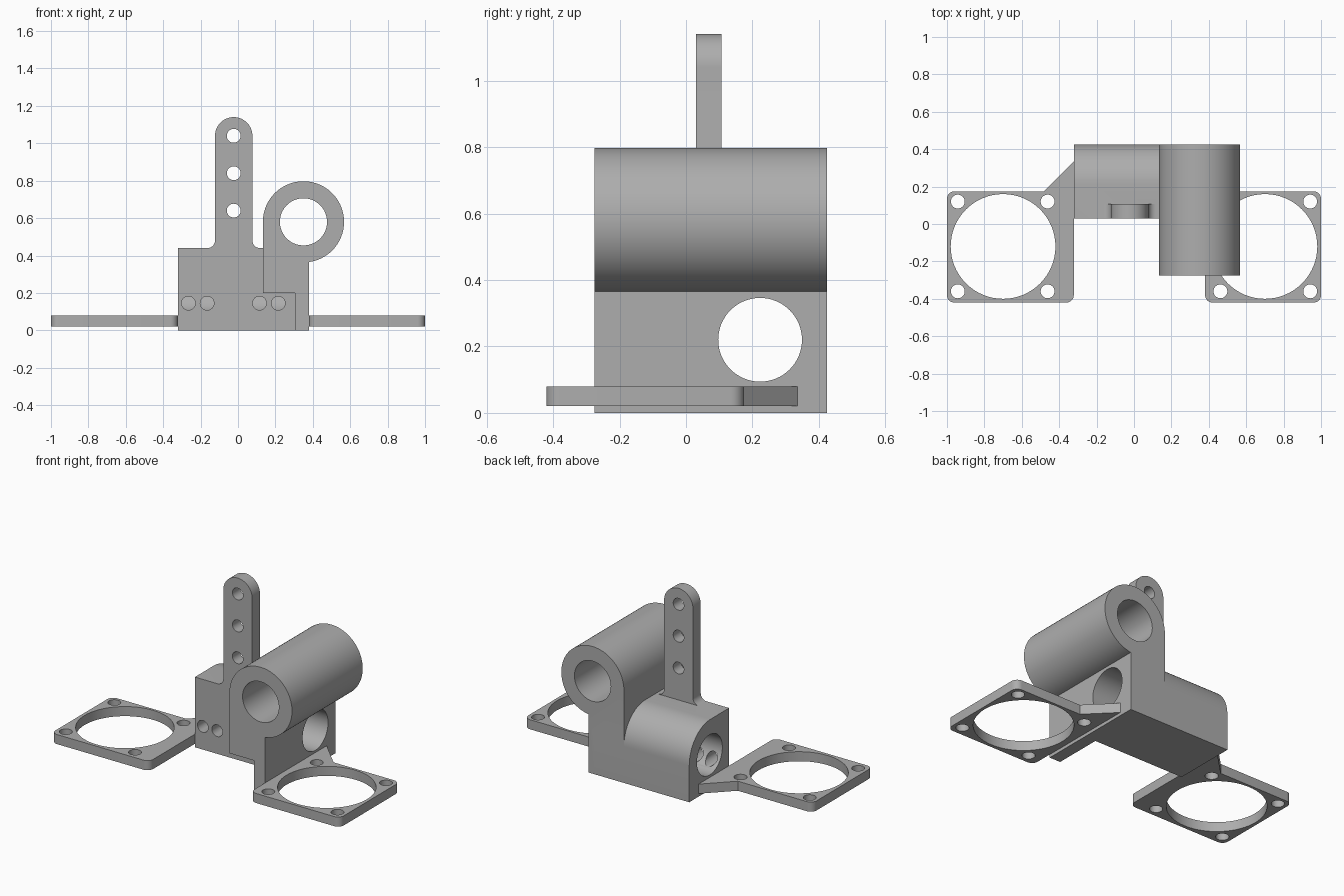
import bpy, bmesh
from math import cos, sin, radians
from mathutils import Vector

if "Cube" in bpy.data.objects:
    bpy.data.objects.remove(bpy.data.objects["Cube"], do_unlink=True)

GREY = (0.42, 0.42, 0.42, 1)
grey = bpy.data.materials.new("grey plastic")
grey.use_nodes = True
grey.diffuse_color = GREY
grey.node_tree.nodes["Principled BSDF"].inputs["Base Color"].default_value = GREY


def arc(cx, cy, r, start, end, steps=16):
    angles = [radians(start + (end - start) * i / steps) for i in range(steps + 1)]
    return [(cx + r * cos(a), cy + r * sin(a)) for a in angles]


def circle(cx, cy, r, steps=64):
    return arc(cx, cy, r, 0, 360, steps)[:-1]


def prism(name, outline, axis, low, high):
    """Extrude a 2D outline along an axis."""
    place = {"x": lambda u, v, w: (w, u, v),
             "y": lambda u, v, w: (u, w, v),
             "z": lambda u, v, w: (u, v, w)}[axis]
    bm = bmesh.new()
    face = bm.faces.new([bm.verts.new(place(u, v, low)) for u, v in outline])
    new = bmesh.ops.extrude_face_region(bm, geom=[face])["geom"]
    shift = Vector(place(0, 0, high - low))
    bmesh.ops.translate(bm, vec=shift,
                        verts=[e for e in new if isinstance(e, bmesh.types.BMVert)])
    bmesh.ops.recalc_face_normals(bm, faces=bm.faces)
    mesh = bpy.data.meshes.new(name)
    bm.to_mesh(mesh)
    bm.free()
    mesh.materials.append(grey)
    ob = bpy.data.objects.new(name, mesh)
    bpy.context.collection.objects.link(ob)
    return ob


def select(ob):
    bpy.ops.object.select_all(action="DESELECT")
    ob.select_set(True)
    bpy.context.view_layer.objects.active = ob


def combine(ob, other, operation):
    mod = ob.modifiers.new(operation.lower(), "BOOLEAN")
    mod.operation, mod.object, mod.solver = operation, other, "EXACT"
    select(ob)
    bpy.ops.object.modifier_apply(modifier=mod.name)
    bpy.data.objects.remove(other, do_unlink=True)


def finish(ob):
    select(ob)
    bpy.ops.object.shade_smooth_by_angle(angle=radians(30))


# Rod block with a rounded upper back edge
BACK, FRONT = 0.425, -0.275
block = [(0.03, 0), (BACK, 0)] + arc(0.215, 0.23, 0.21, 0, 90) + [(0.03, 0.44)]
body = prism("bracket_body", block, "x", -0.32, 0.34)

# Bearing barrel with its web and side plate
BARREL = (0.35, 0.58)
barrel = [(0.305, 0), (0.38, 0)] + arc(*BARREL, 0.217, -82, 180, 56) + [(0.133, 0.2), (0.305, 0.2)]
barrel[2] = (0.38, barrel[2][1])
combine(body, prism("bearing_barrel", barrel, "y", FRONT, BACK), "UNION")

# Upright lug with filleted foot
LUG = -0.023
lug = ([(LUG - 0.14, 0.4), (LUG + 0.14, 0.4)] + arc(LUG + 0.14, 0.48, 0.04, 270, 180, 8)
       + arc(LUG, 1.04, 0.1, 0, 180, 32) + arc(LUG - 0.14, 0.48, 0.04, 0, -90, 8))
combine(body, prism("upright_lug", lug, "y", 0.03, 0.107), "UNION")

# Bores and fixing holes
combine(body, prism("barrel_bore", circle(*BARREL, 0.126), "y", -0.5, 0.6), "DIFFERENCE")
combine(body, prism("rod_bore", circle(0.223, 0.22, 0.126), "x", -0.5, 0.6), "DIFFERENCE")
for z in (0.64, 0.84, 1.04):
    combine(body, prism("lug_hole", circle(LUG, z, 0.037, 32), "y", -0.1, 0.2), "DIFFERENCE")
for x in (-0.265, -0.165, 0.115, 0.215):
    combine(body, prism("screw_hole", circle(x, 0.145, 0.037, 32), "y", -0.1, 0.22), "DIFFERENCE")
finish(body)


# Fan frames, each with an angled brace to the block
def fan_frame(name, side, inner):
    outline = (arc(0.96, -0.38, 0.04, -90, 0, 8) + arc(0.96, 0.135, 0.04, 0, 90, 8)
               + [(inner + 0.16, 0.175), (inner, 0.335)]
               + arc(inner + 0.04, -0.38, 0.04, 180, 270, 8))
    frame = prism(name, [(side * x, y) for x, y in outline], "z", 0.02, 0.08)
    holes = [(0.7, -0.12, 0.28)] + [(x, y, 0.037) for x in (0.462, 0.942) for y in (-0.36, 0.12)]
    for x, y, r in holes:
        combine(frame, prism("frame_hole", circle(side * x, y, r), "z", -0.1, 0.2), "DIFFERENCE")
    finish(frame)


fan_frame("left_fan_frame", 1, 0.38)
fan_frame("right_fan_frame", -1, 0.322)
